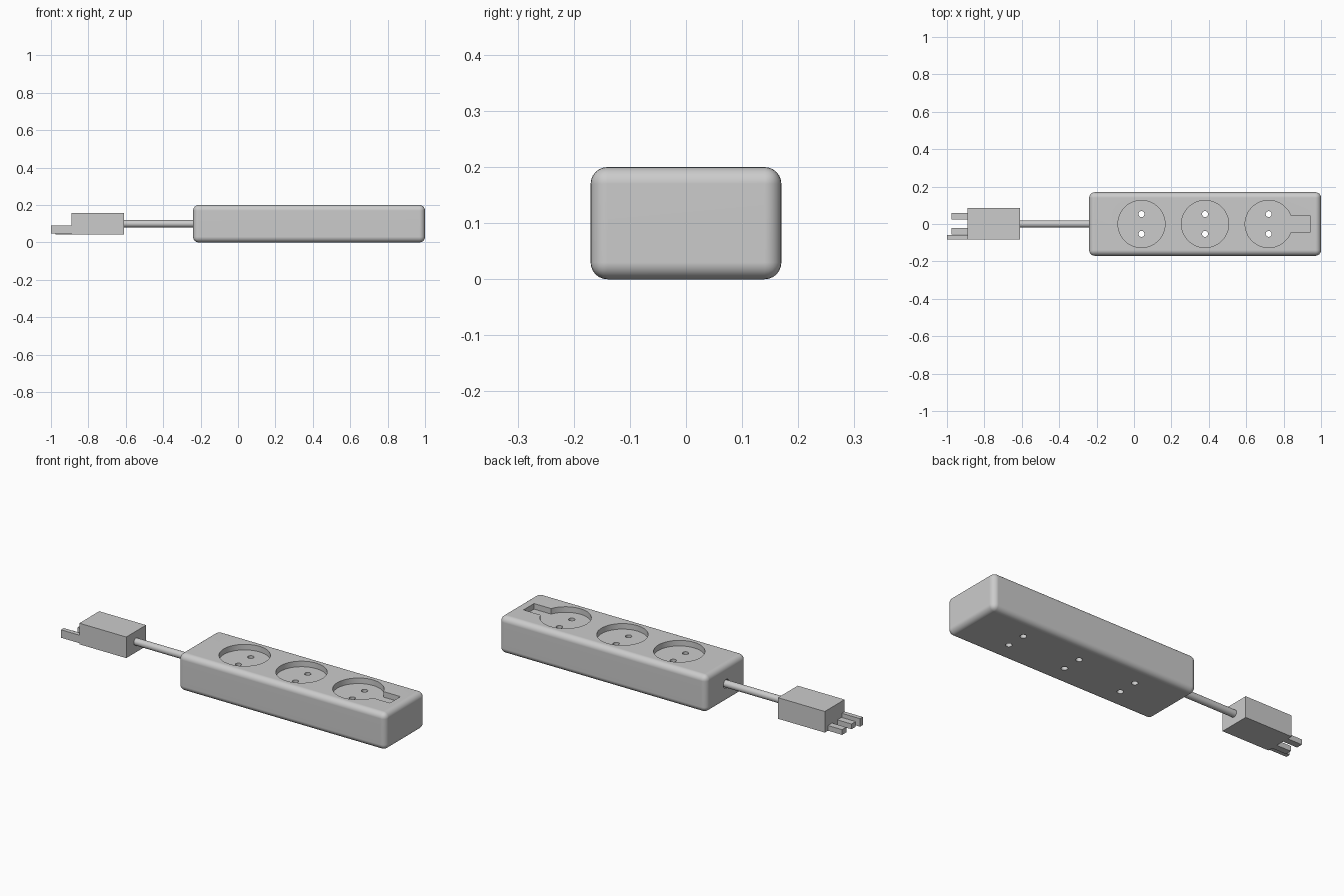
import bpy
from math import radians

old = bpy.data.objects.get("Cube")
if old:
    bpy.data.objects.remove(old)

grey = bpy.data.materials.new("light grey plastic")
grey.use_nodes = True
grey.diffuse_color = (0.6, 0.6, 0.6, 1)
grey.node_tree.nodes["Principled BSDF"].inputs["Base Color"].default_value = (0.6, 0.6, 0.6, 1)


def box(name, low, high):
    bpy.ops.mesh.primitive_cube_add(size=1, location=[(a + b) / 2 for a, b in zip(low, high)])
    ob = bpy.context.object
    ob.name = name
    ob.scale = [b - a for a, b in zip(low, high)]
    bpy.ops.object.transform_apply(location=False, rotation=False, scale=True)
    ob.data.materials.append(grey)
    return ob


def cylinder(name, radius, depth, centre, along_x=False, sides=48):
    bpy.ops.mesh.primitive_cylinder_add(
        vertices=sides, radius=radius, depth=depth, location=centre,
        rotation=(0, radians(90) if along_x else 0, 0))
    ob = bpy.context.object
    ob.name = name
    ob.data.materials.append(grey)
    return ob


def apply_modifier(ob, kind, **settings):
    bpy.context.view_layer.objects.active = ob
    mod = ob.modifiers.new(kind.title(), kind)
    for key, value in settings.items():
        setattr(mod, key, value)
    bpy.ops.object.modifier_apply(modifier=mod.name)


def cut(ob, cutter):
    apply_modifier(ob, "BOOLEAN", operation="DIFFERENCE", solver="EXACT", object=cutter)
    bpy.data.objects.remove(cutter)


def smooth(ob):
    bpy.ops.object.select_all(action="DESELECT")
    ob.select_set(True)
    bpy.context.view_layer.objects.active = ob
    bpy.ops.object.shade_smooth_by_angle(angle=radians(35))


# Rounded housing
housing = box("housing", (-0.24, -0.17, 0), (1, 0.17, 0.2))
apply_modifier(housing, "BEVEL", width=0.03, segments=6)

# Round socket wells with two through holes each
FLOOR = 0.17
for x in (0.04, 0.38, 0.72):
    cut(housing, cylinder("well_cutter", 0.126, 0.2, (x, 0, FLOOR + 0.1)))
    for y in (-0.053, 0.053):
        cut(housing, cylinder("pin_hole_cutter", 0.016, 0.6, (x, y, 0.1), sides=24))

# Slot beside the last well, and the cable entry
cut(housing, box("slot_cutter", (0.78, -0.045, FLOOR), (0.94, 0.045, 0.3)))
cut(housing, cylinder("entry_cutter", 0.023, 0.1, (-0.25, 0, 0.1), True, 32))
smooth(housing)
apply_modifier(housing, "WEIGHTED_NORMAL", keep_sharp=True)

# Cable
cable = cylinder("cable", 0.019, 0.44, (-0.41, 0, 0.1), True, 32)
smooth(cable)

# Plug and its prongs
box("plug_body", (-0.89, -0.083, 0.042), (-0.61, 0.086, 0.156))
box("left_prong", (-0.975, 0.024, 0.042), (-0.88, 0.059, 0.07))
box("right_prong", (-0.975, -0.056, 0.042), (-0.88, -0.021, 0.07))
box("ground_prong", (-1, -0.083, 0.048), (-0.88, -0.059, 0.091))
